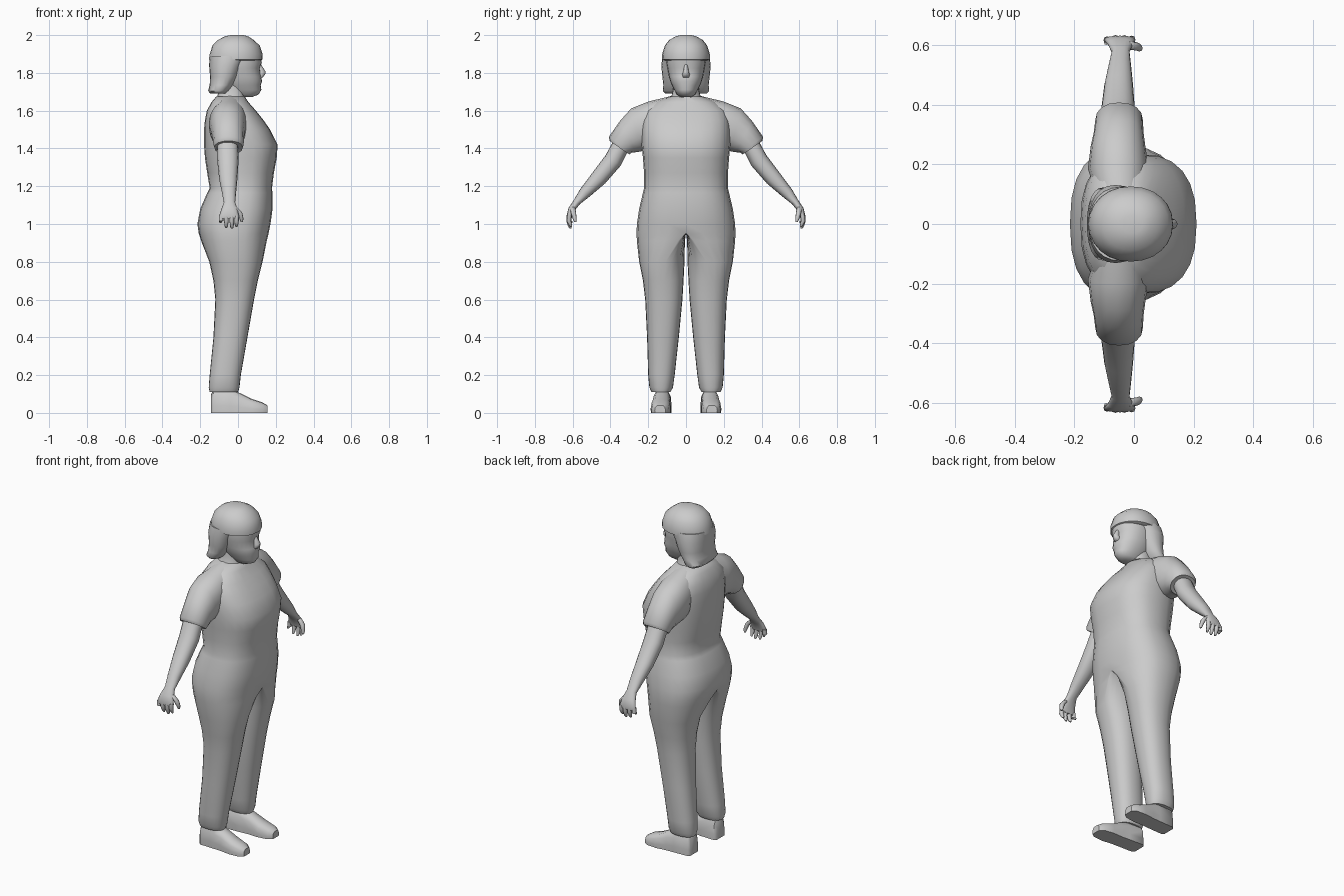
import bpy, bmesh, math
from mathutils import Vector

grey = bpy.data.materials.new("soft_grey")
grey.diffuse_color = (0.6, 0.6, 0.6, 1)
N = 24


def unit(i, n, p):
    """Point on a rounded-square curve of power p."""
    a = 2 * math.pi * i / n
    c, s = math.cos(a), math.sin(a)
    f = lambda t: 0 if abs(t) < 1e-9 else math.copysign(abs(t) ** (2 / p), t)
    return f(c), f(s)


def level(z, xb, xf, yo, yc=0, yi=None, p=2.3, n=N, side=1):
    """Horizontal ring from xb to xf; reaches yo outward and yi inward of yc."""
    yi = yo if yi is None else yi
    pts = []
    for i in range(n):
        c, s = unit(i, n, p)
        y = yc + s * (yo if s > 0 else yi)
        pts.append(Vector(((xb + xf) / 2 + c * (xf - xb) / 2, side * y, z)))
    return pts


def slanted(y1, z1, y2, z2, xb, xf, p=2.2, n=16):
    """Ring across a limb, spanning upper point (y1, z1) to lower point (y2, z2)."""
    mid = Vector(((xb + xf) / 2, (y1 + y2) / 2, (z1 + z2) / 2))
    u, v = Vector(((xf - xb) / 2, 0, 0)), Vector((0, (y1 - y2) / 2, (z1 - z2) / 2))
    return [mid + u * c + v * s for c, s in (unit(i, n, p) for i in range(n))]


def loft(bm, rings, start=True, end=True):
    vs = [[bm.verts.new(p) for p in r] for r in rings]
    n = len(vs[0])
    for a, b in zip(vs, vs[1:]):
        for i in range(n):
            j = (i + 1) % n
            bm.faces.new((a[i], a[j], b[j], b[i]))
    if start:
        bm.faces.new(vs[0])
    if end:
        bm.faces.new(vs[-1])


def finish(name, bm, mirror=False, angle=55):
    bmesh.ops.remove_doubles(bm, verts=bm.verts, dist=0.0005)
    bmesh.ops.recalc_face_normals(bm, faces=bm.faces)
    me = bpy.data.meshes.new(name)
    bm.to_mesh(me)
    bm.free()
    me.materials.append(grey)
    ob = bpy.data.objects.new(name, me)
    bpy.context.collection.objects.link(ob)
    bpy.ops.object.select_all(action='DESELECT')
    ob.select_set(True)
    bpy.context.view_layer.objects.active = ob
    bpy.ops.object.shade_smooth_by_angle(angle=math.radians(angle))
    if mirror:
        m = ob.modifiers.new("mirror", 'MIRROR')
        m.use_axis = (False, True, False)


def part(name, rings, mirror=False, angle=55):
    bm = bmesh.new()
    loft(bm, rings)
    finish(name, bm, mirror, angle)


# Torso and trousers, welded at the hips
bm = bmesh.new()
torso = [(1.675, -.115, .035, .085), (1.645, -.14, .055, .16), (1.60, -.165, .095, .215),
         (1.55, -.175, .135, .23), (1.50, -.18, .17, .235), (1.42, -.18, .21, .235),
         (1.35, -.175, .205, .228), (1.27, -.163, .19, .222), (1.19, -.15, .18, .222),
         (1.165, -.163, .182, .228), (1.08, -.20, .183, .248), (1.0, -.215, .172, .26),
         (.95, -.208, .162, .262)]
loft(bm, [level(*r, p=2.5) for r in torso], end=False)
legs = [(.95, -.208, .162, .262, 0, 0, 2.5), (.91, -.195, .152, .218, .042, .036, 2.4),
        (.80, -.152, .13, .14, .108, .10), (.70, -.13, .105, .113, .115, .102),
        (.60, -.12, .085, .101, .115, .096), (.40, -.13, .05, .085, .121, .083),
        (.20, -.15, .015, .07, .13, .07), (.135, -.155, .008, .062, .132, .063),
        (.11, -.15, 0, .05, .132, .05)]
for side in (1, -1):
    loft(bm, [level(*r, side=side) for r in legs], start=False)
finish("torso_and_trousers", bm)

# Short sleeves with a turned-in cuff
part("sleeve", [slanted(*r) for r in [
    (.07, 1.68, .10, 1.45, -.12, .035), (.20, 1.648, .17, 1.40, -.155, .05),
    (.29, 1.612, .235, 1.385, -.145, .038), (.35, 1.545, .265, 1.38, -.135, .032),
    (.408, 1.462, .288, 1.378, -.13, .03), (.405, 1.44, .30, 1.368, -.125, .025),
    (.385, 1.43, .315, 1.385, -.105, .0)]], True, 50)

# Arms and hands with fingers
bm = bmesh.new()
loft(bm, [slanted(*r) for r in [
    (.385, 1.44, .305, 1.39, -.112, .0), (.425, 1.365, .345, 1.31, -.11, .003),
    (.50, 1.265, .428, 1.215, -.10, -.003), (.56, 1.185, .508, 1.147, -.085, -.01),
    (.595, 1.125, .562, 1.105, -.075, -.015), (.622, 1.085, .588, 1.072, -.088, -.003),
    (.632, 1.045, .604, 1.04, -.10, .005), (.63, 1.03, .608, 1.028, -.096, .0)]])
for x0, x1, y0, z1 in [(-.088, -.092, .616, 1.005), (-.062, -.062, .62, .98),
                       (-.034, -.032, .62, .975), (-.007, -.008, .618, .985)]:
    loft(bm, [level(z, x - r, x + r, r, y, n=8) for x, y, z, r in [
        (x0, y0, 1.045, .012), ((x0 + x1) / 2, y0 + .002, 1.015, .012),
        (x1, y0 - .006, z1 + .01, .009), (x1, y0 - .01, z1, .005)]])
loft(bm, [level(z, x - r, x + r, r, y, n=8) for x, y, z, r in [
    (-.02, .60, 1.09, .014), (.008, .596, 1.06, .014), (.018, .59, 1.03, .011),
    (.02, .586, 1.01, .006)]])
finish("arm_and_hand", bm, True)

# Shoes, lofted from heel to toe: x, half width, top height
shoe = []
for x, w, h, yc in [(-.142, .035, .10, .125), (-.13, .048, .125, .125), (-.04, .048, .125, .128),
                    (.01, .047, .105, .131), (.07, .052, .075, .134), (.13, .046, .055, .136),
                    (.155, .028, .04, .137)]:
    shoe.append([Vector((x, yc + w * a, h * b)) for a, b in [
        (-1, 0), (1, 0), (1.02, .3), (.92, .7), (.6, .95), (0, 1), (-.6, .95), (-.92, .7),
        (-1.02, .3)]])
part("shoe", shoe, True, 50)

# Neck
part("neck", [level(*r) for r in [(1.62, -.14, .05, .10), (1.675, -.11, .038, .078),
                                  (1.71, -.10, .035, .068), (1.78, -.10, .04, .068)]])

# Face, from jaw to forehead
part("face", [level(*r, p=2.2) for r in [
    (1.672, -.01, .075, .03), (1.685, -.04, .108, .048), (1.71, -.06, .124, .062),
    (1.735, -.08, .12, .075), (1.755, -.09, .128, .083), (1.78, -.10, .122, .09),
    (1.825, -.11, .115, .098), (1.855, -.12, .126, .103), (1.90, -.12, .122, .10)]])

# Nose wedge
part("nose", [level(*r, n=8) for r in [(1.775, .10, .13, .017), (1.79, .10, .143, .02),
                                     (1.805, .10, .147, .015), (1.845, .10, .122, .008)]])

# Bobbed hair: crown plus the curtain falling behind the face
part("hair_crown", [level(*r, p=2.1) for r in [
    (1.865, -.14, .118, .11), (1.872, -.154, .131, .126), (1.90, -.15, .13, .126),
    (1.945, -.135, .115, .112), (1.975, -.105, .082, .088), (1.993, -.07, .055, .055),
    (2.0, -.04, .03, .03)]])
part("hair_curtain", [level(*r, p=2.3) for r in [
    (1.89, -.15, .07, .124), (1.84, -.153, .03, .131), (1.78, -.148, .008, .125),
    (1.735, -.15, -.02, .12), (1.705, -.158, -.045, .123), (1.692, -.148, -.06, .11)]])
